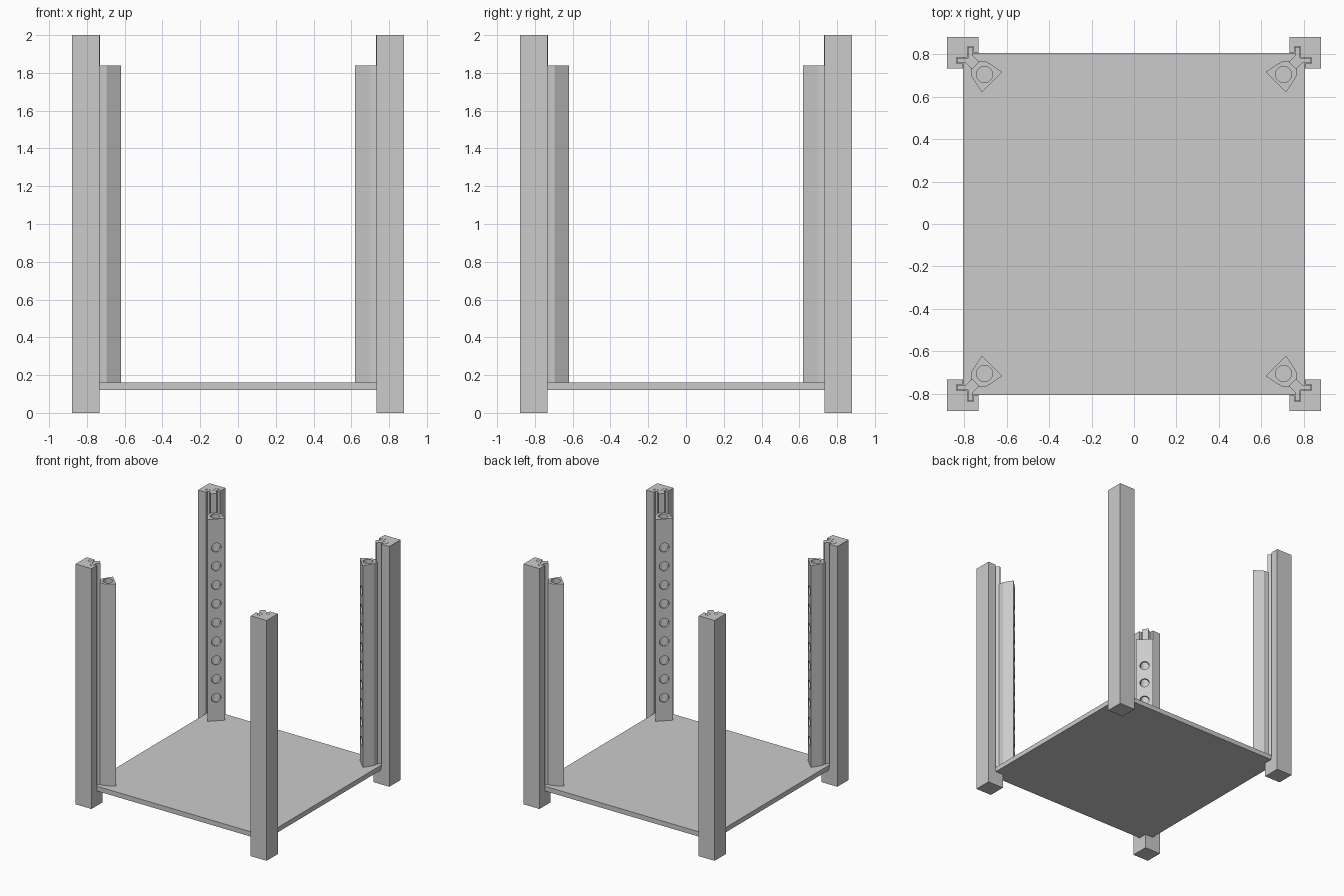
import bpy, bmesh, math
from mathutils import Matrix, Vector

if "Cube" in bpy.data.objects:
    bpy.data.objects.remove(bpy.data.objects["Cube"])

grey = bpy.data.materials.new("light_grey")
grey.diffuse_color = (0.6, 0.6, 0.6, 1)
grey.use_nodes = True
grey.node_tree.nodes["Principled BSDF"].inputs["Base Color"].default_value = grey.diffuse_color


def add_object(name, bm):
    bmesh.ops.recalc_face_normals(bm, faces=bm.faces)
    mesh = bpy.data.meshes.new(name)
    bm.to_mesh(mesh)
    bm.free()
    mesh.materials.append(grey)
    ob = bpy.data.objects.new(name, mesh)
    bpy.context.collection.objects.link(ob)
    return ob


def prism(name, points, z0, z1):
    """Extrude a closed outline from z0 to z1."""
    bm = bmesh.new()
    face = bm.faces.new([bm.verts.new((x, y, z0)) for x, y in points])
    ext = bmesh.ops.extrude_face_region(bm, geom=[face])
    verts = [g for g in ext["geom"] if isinstance(g, bmesh.types.BMVert)]
    bmesh.ops.translate(bm, verts=verts, vec=(0, 0, z1 - z0))
    return add_object(name, bm)


def mirrored(half):
    """Complete an outline by reflecting it over the corner diagonal."""
    return half + [(y, x) for x, y in reversed(half) if x != y]


def subtract(ob, cutter):
    mod = ob.modifiers.new("cut", "BOOLEAN")
    mod.operation = "DIFFERENCE"
    mod.solver = "EXACT"
    mod.object = cutter
    bpy.context.view_layer.update()
    deps = bpy.context.evaluated_depsgraph_get()
    mesh = bpy.data.meshes.new_from_object(ob.evaluated_get(deps))
    ob.modifiers.clear()
    ob.data = mesh
    bpy.data.objects.remove(cutter)


# Square post with a hooked slot in its inner corner above the base
a, b = 0.733, 0.88
post = prism("post", [(a, a), (b, a), (b, b), (a, b)], 0, 2)
slot = mirrored([(0.6, 0.6), (0.6, 0.808), (0.756, 0.808), (0.756, 0.836),
                 (0.784, 0.836), (0.784, 0.784)])
# keep only one copy of each diagonal point
subtract(post, prism("slot_cutter", slot, 0.14, 2.1))

# Rail that hooks into the slot, with a stem towards the middle
c = 0.002
rail = prism("rail", mirrored([(0.730, 0.763), (0.756 + c, 0.791),
                               (0.756 + c, 0.836 - c), (0.784 - c, 0.836 - c),
                               (0.784 - c, 0.784 - c)]), 0.15, 2)

# Triangular support strip with a vertical bore
strip = prism("support_strip", mirrored([(0.62, 0.716), (0.695, 0.765),
                                         (0.715, 0.765), (0.735, 0.768)]),
              0.16, 1.84)
mid = 0.704
bore = [(mid + 0.038 * math.cos(math.tau * i / 32),
         mid + 0.038 * math.sin(math.tau * i / 32)) for i in range(32)]
subtract(strip, prism("bore_cutter", bore, 0.1, 1.9))

# Row of round peg holes in the diagonal face of the strip
bm = bmesh.new()
axis = Vector((1, 1, 0)).normalized()
turn = axis.to_track_quat("Z", "Y").to_matrix().to_4x4()
for i in range(9):
    at = Vector((mid, mid, 0.35 + 0.1565 * i)) - axis * 0.05
    bmesh.ops.create_cone(bm, cap_ends=True, segments=32, radius1=0.037,
                          radius2=0.037, depth=0.1,
                          matrix=Matrix.Translation(at) @ turn)
subtract(strip, add_object("peg_hole_cutter", bm))

# Repeat the corner parts around the frame
for part in (post, rail, strip):
    for k in range(1, 4):
        copy = part.copy()
        copy.rotation_euler.z = k * math.pi / 2
        bpy.context.collection.objects.link(copy)

# Bottom shelf
s = 0.805
prism("shelf", [(-s, -s), (s, -s), (s, s), (-s, s)], 0.12, 0.16)

# Smooth the round walls, keep hard edges
bpy.ops.object.select_all(action="DESELECT")
strip.select_set(True)
bpy.context.view_layer.objects.active = strip
bpy.ops.object.shade_smooth_by_angle(angle=math.radians(25))
